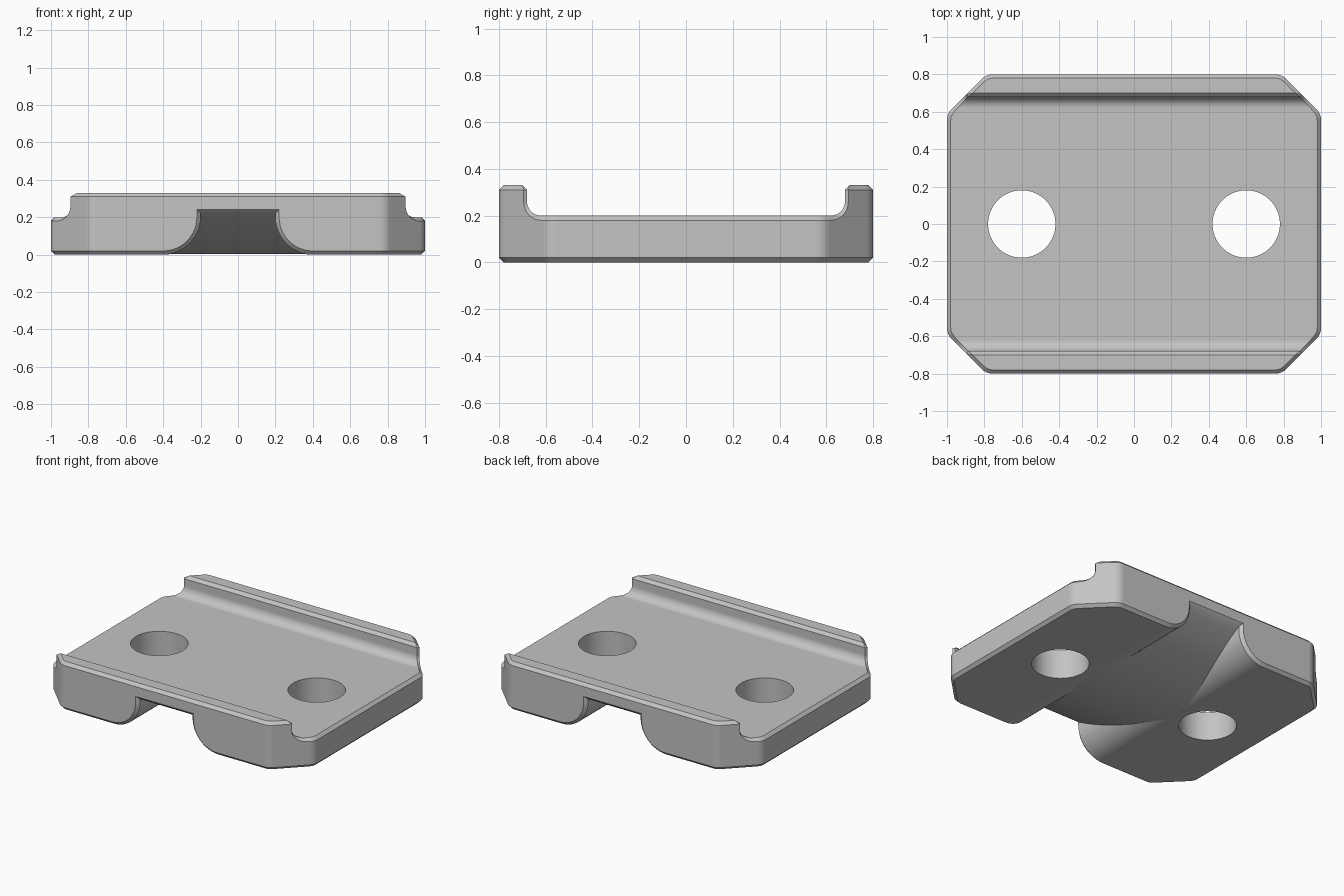
import bpy, bmesh, math

if "Cube" in bpy.data.objects:
    bpy.data.objects.remove(bpy.data.objects["Cube"])

grey = bpy.data.materials.new("plain_grey")
grey.diffuse_color = (0.55, 0.55, 0.55, 1)
grey.use_nodes = True
grey.node_tree.nodes["Principled BSDF"].inputs["Base Color"].default_value = grey.diffuse_color


def loft(name, loops):
    """Closed solid from a list of point loops of equal length."""
    bm = bmesh.new()
    rows = [[bm.verts.new(p) for p in loop] for loop in loops]
    n = len(rows[0])
    for a, b in zip(rows, rows[1:]):
        for i in range(n):
            j = (i + 1) % n
            bm.faces.new((a[i], a[j], b[j], b[i]))
    bm.faces.new(rows[0][::-1])
    bm.faces.new(rows[-1])
    bmesh.ops.recalc_face_normals(bm, faces=bm.faces)
    me = bpy.data.meshes.new(name)
    bm.to_mesh(me)
    bm.free()
    ob = bpy.data.objects.new(name, me)
    bpy.context.collection.objects.link(ob)
    me.materials.append(grey)
    return ob


def apply_all(ob):
    bpy.ops.object.select_all(action='DESELECT')
    bpy.context.view_layer.objects.active = ob
    ob.select_set(True)
    for m in list(ob.modifiers):
        bpy.ops.object.modifier_apply(modifier=m.name)


def boolean(ob, cutter, op):
    m = ob.modifiers.new("cut", 'BOOLEAN')
    m.operation, m.object, m.solver = op, cutter, 'EXACT'
    cutter.hide_render = True
    apply_all(ob)
    bpy.data.objects.remove(cutter)


# plate cross-section: flat bed, filleted lips at front and back
R = 0.06
half = [(0.62 + R * math.sin(a), 0.26 - R * math.cos(a))
        for a in [math.pi / 2 * i / 8 for i in range(9)]]
half += [(0.68, 0.33), (1.0, 0.33), (1.0, 0.0)]
section = half + [(-y, z) for y, z in reversed(half)]
plate = loft("mounting_plate", [[(x, y, z) for y, z in section] for x in (-1.2, 1.2)])

# plan outline: clipped corners, each slightly rounded
corners = []
for sx, sy in ((1, 1), (-1, 1), (-1, -1), (1, -1)):
    pair = [(sx, sy * 0.59), (sx * 0.79, sy * 0.8)]
    corners += pair if sx * sy > 0 else pair[::-1]
plan, cut = [], 0.035
for i, (x, y) in enumerate(corners):
    ends = []
    for k in (i - 1, (i + 1) % 8):
        dx, dy = corners[k][0] - x, corners[k][1] - y
        d = math.hypot(dx, dy)
        ends.append((x + dx / d * cut, y + dy / d * cut))
    for s in range(5):
        t = s / 4
        plan.append(tuple((1 - t) ** 2 * ends[0][c] + 2 * t * (1 - t) * (x, y)[c]
                          + t * t * ends[1][c] for c in (0, 1)))
outline = loft("outline_cutter", [[(x, y, z) for x, y in plan] for z in (-1, 1)])
boolean(plate, outline, 'INTERSECT')

# small chamfer on every sharp edge
bev = plate.modifiers.new("chamfer", 'BEVEL')
bev.width, bev.segments = 0.02, 1
bev.limit_method, bev.angle_limit = 'ANGLE', math.radians(60)
apply_all(plate)


# underside channel: roof arcs down to the middle, walls rounded into the base
def channel_loop(y, roof, r):
    side = []
    amax = math.acos(max(0.0, min(1.0, (0.2 - roof) / r)))
    for i in range(13):
        a = amax * i / 12
        side.append((0.4 - r * math.sin(a), 0.2 - r * math.cos(a)))
    side.append((side[-1][0], max(roof, side[-1][1]) + 0.0005))
    side = [(0.4, -0.1)] + side
    return [(x, y, z) for x, z in side] + [(-x, y, z) for x, z in reversed(side)]


rad = 1.5
loops = []
for i in range(-20, 21):
    y = 0.78 * i / 20
    loops.append(channel_loop(y, 0.003 + rad - math.sqrt(rad * rad - y * y), 0.2))
top = 0.003 + rad - math.sqrt(rad * rad - 0.78 ** 2)
ends = [channel_loop(0.78 + d, top + d, 0.2 - d) for d in (0.02, 0.04)]
flip = [[(x, -y, z) for x, y, z in e] for e in reversed(ends)]
boolean(plate, loft("channel_cutter", flip + loops + ends), 'DIFFERENCE')

# two screw holes
for s in (-1, 1):
    ring = [(0.6 * s + 0.18 * math.cos(math.tau * i / 64),
             0.18 * math.sin(math.tau * i / 64)) for i in range(64)]
    hole = loft("hole_cutter", [[(x, y, z) for x, y in ring] for z in (-0.5, 0.5)])
    boolean(plate, hole, 'DIFFERENCE')

# smooth curves, crisp edges, flat faces kept flat
bpy.ops.object.select_all(action='DESELECT')
plate.select_set(True)
bpy.context.view_layer.objects.active = plate
bpy.ops.object.shade_smooth_by_angle(angle=math.radians(25))
wn = plate.modifiers.new("flat_normals", 'WEIGHTED_NORMAL')
wn.keep_sharp = True
